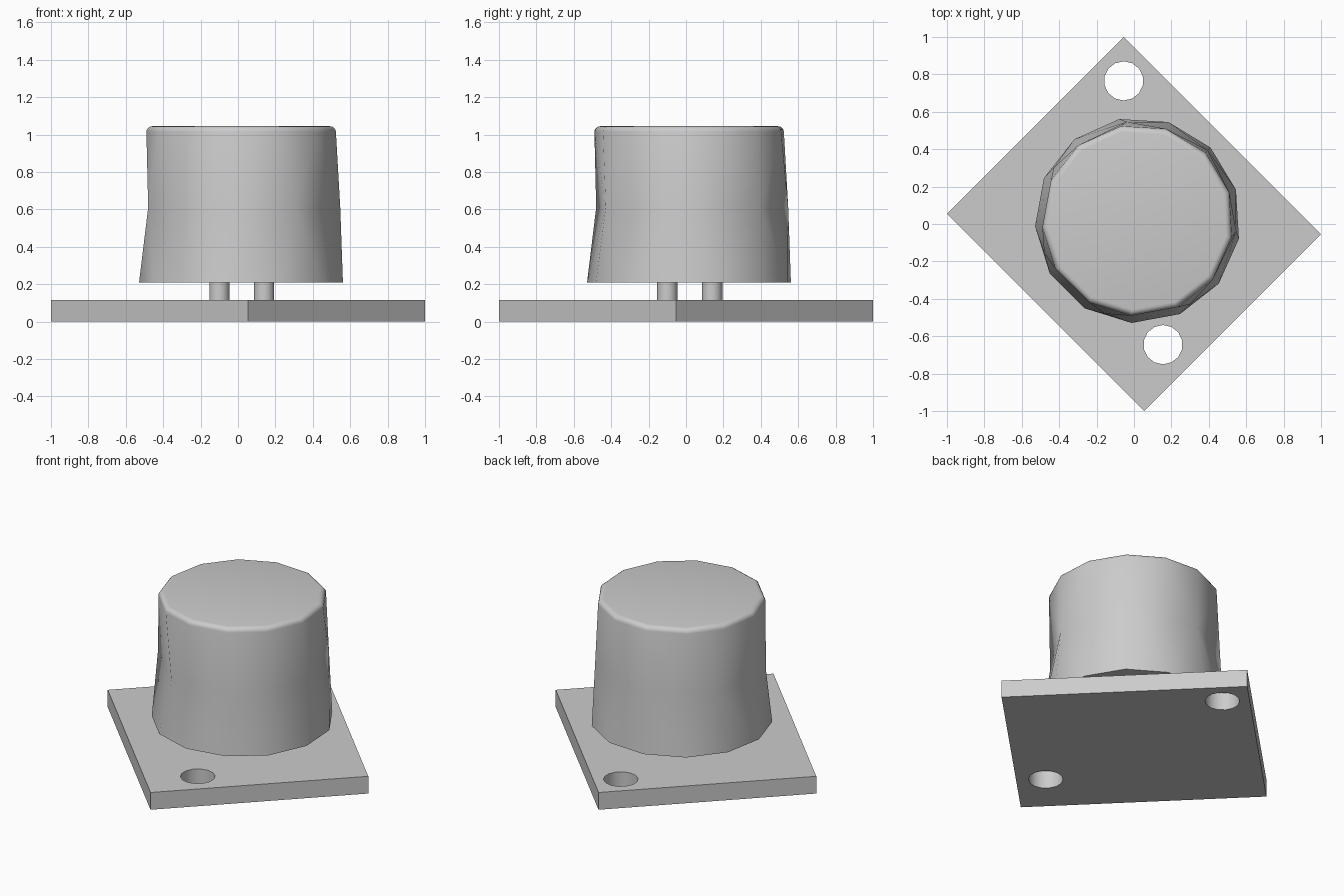
import bpy, bmesh
from math import pi, cos, sin, tau, radians
from mathutils import Matrix

if "Cube" in bpy.data.objects:
    bpy.data.objects.remove(bpy.data.objects["Cube"], do_unlink=True)

grey = bpy.data.materials.new("plain grey")
grey.use_nodes = True
grey.diffuse_color = (0.6, 0.6, 0.6, 1)
grey.node_tree.nodes["Principled BSDF"].inputs["Base Color"].default_value = (0.6, 0.6, 0.6, 1)

TURN = pi / 4        # the whole assembly sits at 45 degrees
PLATE_TOP = 0.115
CAP_BASE = 0.21
CENTRE = 0.02        # cap offset in both x and y


def finish(name, bm):
    bmesh.ops.recalc_face_normals(bm, faces=bm.faces)
    mesh = bpy.data.meshes.new(name)
    bm.to_mesh(mesh)
    bm.free()
    mesh.materials.append(grey)
    obj = bpy.data.objects.new(name, mesh)
    bpy.context.collection.objects.link(obj)
    return obj


def smooth(obj, angle=30):
    bpy.ops.object.select_all(action='DESELECT')
    obj.select_set(True)
    bpy.context.view_layer.objects.active = obj
    bpy.ops.object.shade_smooth_by_angle(angle=radians(angle))


def rod(name, x, y, radius, low, high):
    bm = bmesh.new()
    bmesh.ops.create_cone(
        bm, cap_ends=True, segments=14, radius1=radius, radius2=radius, depth=high - low,
        matrix=Matrix.Translation((x, y, (low + high) / 2)))
    return finish(name, bm)


# Base plate with two mounting holes
bm = bmesh.new()
bmesh.ops.create_cube(bm, size=1, matrix=(
    Matrix.Translation((0, 0, PLATE_TOP / 2)) @ Matrix.Rotation(TURN, 4, 'Z')
    @ Matrix.Diagonal((1.336, 1.49, PLATE_TOP, 1))))
plate = finish("base_plate", bm)
for x, y in ((-0.055, 0.765), (0.155, -0.645)):
    cutter = rod("hole_cutter", x, y, 0.105, -0.1, 0.3)
    cutter.hide_render = True
    bpy.context.view_layer.objects.active = plate
    cut = plate.modifiers.new("hole", 'BOOLEAN')
    cut.operation = 'DIFFERENCE'
    cut.solver = 'EXACT'
    cut.object = cutter
    bpy.ops.object.modifier_apply(modifier=cut.name)
    bpy.data.objects.remove(cutter, do_unlink=True)
smooth(plate)

# Two pins carrying the cap
for name, x, y in (("left_pin", 0.14, -0.10), ("right_pin", -0.10, 0.14)):
    smooth(rod(name, x, y, 0.055, PLATE_TOP, CAP_BASE))

# Faceted cap: 13-sided ends joined to a 7-sided waist
bm = bmesh.new()


def ring(sides, radius, z):
    return [bm.verts.new((CENTRE + radius * cos(TURN + tau * i / sides),
                          CENTRE + radius * sin(TURN + tau * i / sides), z))
            for i in range(sides)]


def stitch(fine, coarse):
    """Join two rings with triangles, stepping whichever edge is next by angle."""
    n, m = len(fine), len(coarse)
    i = j = 0
    while i < n or j < m:
        a, b = fine[i % n], coarse[j % m]
        if j == m or (i < n and (i + 0.5) / n <= (j + 0.5) / m):
            i += 1
            bm.faces.new((a, fine[i % n], b))
        else:
            j += 1
            bm.faces.new((a, coarse[j % m], b))


bottom = ring(13, 0.55, CAP_BASE)
waist = ring(7, 0.53, 0.61)
top = ring(13, 0.51, 1.045)
stitch(bottom, waist)
stitch(top, waist)
bm.faces.new(bottom)
lid = bm.faces.new(top)
bmesh.ops.bevel(bm, geom=list(lid.edges), offset=0.03, offset_type='OFFSET',
                segments=4, profile=0.5, affect='EDGES')
smooth(finish("cap", bm))
